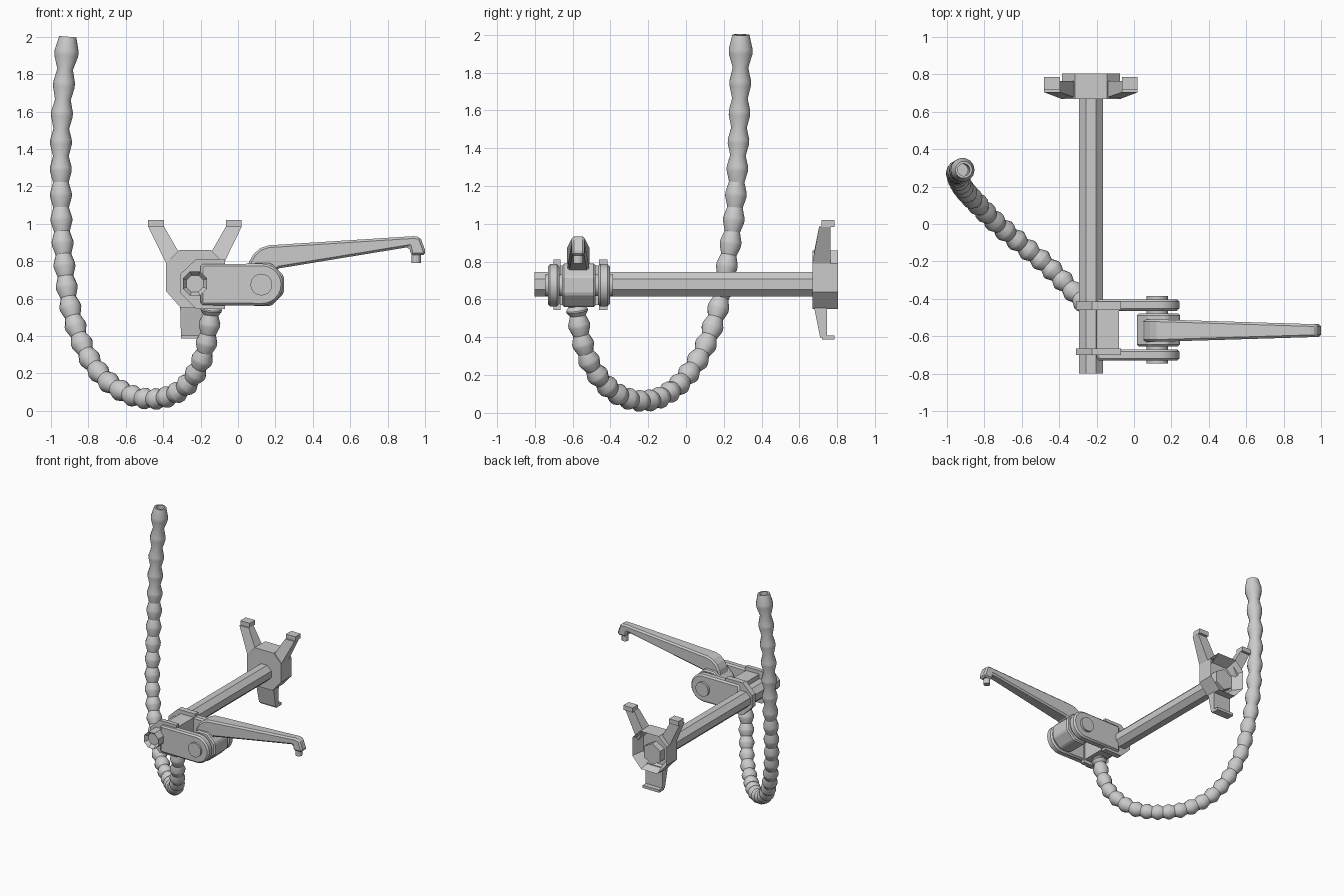
import bpy, bmesh, math
from mathutils import Vector

if "Cube" in bpy.data.objects:
    bpy.data.objects.remove(bpy.data.objects["Cube"])

def make(name, bm, smooth=False, bevel=0.0):
    bmesh.ops.recalc_face_normals(bm, faces=bm.faces)
    me = bpy.data.meshes.new(name)
    bm.to_mesh(me)
    bm.free()
    ob = bpy.data.objects.new(name, me)
    bpy.context.collection.objects.link(ob)
    if bevel:
        m = ob.modifiers.new("bevel", 'BEVEL')
        m.width, m.segments, m.limit_method = bevel, 1, 'ANGLE'
    if smooth:
        bpy.ops.object.select_all(action='DESELECT')
        ob.select_set(True)
        bpy.context.view_layer.objects.active = ob
        bpy.ops.object.shade_smooth_by_angle(angle=math.radians(30))
    return ob

def prism(name, pts, front, back, smooth=False, bevel=0.0, recess=None):
    """Extrude an (x, z) outline along y; front/back may be functions of (x, z)."""
    f = front if callable(front) else lambda x, z: front
    b = back if callable(back) else lambda x, z: back
    bm = bmesh.new()
    A = [bm.verts.new((x, f(x, z), z)) for x, z in pts]
    B = [bm.verts.new((x, b(x, z), z)) for x, z in pts]
    bm.faces.new(A)
    cap = bm.faces.new(B)
    for i in range(len(pts)):
        j = (i + 1) % len(pts)
        bm.faces.new((A[i], A[j], B[j], B[i]))
    if recess:
        bmesh.ops.recalc_face_normals(bm, faces=bm.faces)
        bmesh.ops.inset_individual(bm, faces=[cap], thickness=recess[0])
        bmesh.ops.translate(bm, verts=cap.verts, vec=(0, recess[1], 0))
    return make(name, bm, smooth, bevel)

def arc(cx, cz, r, a0, a1, n):
    return [(cx + r * math.cos(math.radians(a0 + (a1 - a0) * i / n)),
             cz + r * math.sin(math.radians(a0 + (a1 - a0) * i / n))) for i in range(n + 1)]

def ngon(cx, cz, apothem, n):
    r = apothem / math.cos(math.pi / n)
    return arc(cx, cz, r, 180 / n, 540 - 180 / n - 180, n - 1)

# Beaded hose: rings swept along a smooth path
path = [Vector(p) for p in (
    (-.91, .29, 2.0), (-.93, .287, 1.75), (-.945, .28, 1.5), (-.947, .267, 1.2),
    (-.943, .25, 1.0), (-.93, .22, .8), (-.9, .175, .57), (-.83, .1, .35),
    (-.73, .0, .19), (-.6, -.11, .095), (-.46, -.225, .063), (-.34, -.345, .09),
    (-.25, -.44, .165), (-.19, -.515, .28), (-.16, -.555, .41), (-.14, -.58, .565))]
ext = [2 * path[0] - path[1]] + path + [2 * path[-1] - path[-2]]
line = []
for i in range(1, len(ext) - 2):
    p0, p1, p2, p3 = ext[i - 1:i + 3]
    for k in range(16):
        t = k / 16
        line.append(.5 * (2 * p1 + (p2 - p0) * t + (2 * p0 - 5 * p1 + 4 * p2 - p3) * t * t
                          + (3 * p1 - p0 - 3 * p2 + p3) * t ** 3))
line.append(path[-1])
dist = [0.0]
for a, b in zip(line, line[1:]):
    dist.append(dist[-1] + (b - a).length)
total = dist[-1]

def at(s):
    i = max(k for k in range(len(line) - 1) if dist[k] <= max(s, 0))
    t = (s - dist[i]) / (dist[i + 1] - dist[i])
    return line[i].lerp(line[i + 1], t), (line[i + 1] - line[i]).normalized()

rings = [(.12, .033), (0, .033), (0, .046)]
s = 0.0
while s < total - .03:
    u = s / total
    L = .175 - .095 * (u / .75) ** .8 if u < .75 else .08 + .03 * (u - .75) / .25
    L = min(L, total - s)
    r = .064 if s == 0 else .058
    rings += [(s + .42 * L, r), (s + .58 * L, r), (s + L, .042)]
    s += L
bm = bmesh.new()
SEG = 14
nrm, prev_t, prev = Vector((1, 0, 0)), Vector((0, 0, -1)), None
for d, r in rings:
    p, t = at(min(d, total))
    nrm = prev_t.rotation_difference(t) @ nrm
    nrm = (nrm - t * nrm.dot(t)).normalized()
    prev_t, side = t, t.cross(nrm)
    ring = [bm.verts.new(p + r * (nrm * math.cos(a) + side * math.sin(a)))
            for a in (2 * math.pi * k / SEG for k in range(SEG))]
    if prev:
        for k in range(SEG):
            j = (k + 1) % SEG
            bm.faces.new((prev[k], prev[j], ring[j], ring[k]))
    else:
        bm.faces.new(ring)
    prev = ring
bm.faces.new(prev)
make("beaded_hose", bm, smooth=True)

# Octagonal bar with a shallow socket in its front end
CX, CZ = -.23, .68
prism("bar", ngon(CX, CZ, .065, 8), .75, -.8, recess=(.022, .03))

# Clamp bracket: two collars, two rounded cheeks and the web between them
collar = [(-.31, .63), (-.31, .73), (-.225, .81), (-.07, .81), (-.07, .545), (-.225, .545)]
cheek = [(-.2, .785), (-.2, .565)] + arc(.13, .675, .112, -90, 90, 12)
for tag, c0, c1, p0, p1 in (("front", -.70, -.665, -.73, -.67), ("rear", -.46, -.415, -.465, -.403)):
    prism("collar_" + tag, collar, c0, c1)
    prism("cheek_" + tag, cheek, p0, p1, smooth=True, bevel=.012)
prism("web", [(-.2, .57), (-.08, .57), (-.08, .78), (-.2, .78)], -.68, -.44)

# Pivot pin and lever hub
prism("pivot_pin", arc(.125, .675, .058, 0, 345, 23), -.745, -.385, smooth=True)
prism("lever_hub", ngon(.13, .675, .115, 8), -.655, -.478, bevel=.01)

# Cam lever, narrowing toward its tip
half = lambda x: .06 - .026 * max(0, min(1, (x - .12) / .85))
lever = [(.045, .74), (.06, .80), (.085, .84), (.12, .87), (.165, .885), (.94, .934), (.975, .928),
         (1.0, .86), (1.0, .832), (.925, .832), (.915, .876), (.22, .762), (.16, .72)]
prism("cam_lever", lever, lambda x, z: -.57 - half(x), lambda x, z: -.57 + half(x), bevel=.012)
bm = bmesh.new()
bmesh.ops.create_cone(bm, cap_ends=True, segments=12, radius1=.026, radius2=.026, depth=.06)
bmesh.ops.translate(bm, verts=bm.verts, vec=(.953, -.57, .82))
make("lever_peg", bm, smooth=True)

# Three-armed holder: cupped body at the back end of the bar
w, c = .155, .07
body = [(-.385, .64), (-.305, .55), (-.155, .55), (-.075, .64),
        (-.075, .79), (-.145, .86), (-.315, .86), (-.385, .79)]
prism("holder_body", body, .668, .805, recess=(.04, -.09))

# Upper arms (mirrored) with hooked tips, and the lower leg
slope = lambda x, z: .668 + .05 * max(0, min(1, (abs(z - .705) - .1) / .25))
for tag, sx in (("left", -1), ("right", 1)):
    mir = lambda pts: [(CX + sx * x, z) for x, z in pts]
    prism("arm_" + tag, mir([(.085, .845), (.165, .985), (.25, .985), (.155, .79), (.13, .76)]), slope, .765)
    prism("arm_hook_" + tag, mir([(.165, .983), (.165, 1.02), (.25, 1.02), (.25, .983)]), .716, .785)
prism("leg", [(-.31, .58), (-.15, .58), (-.155, .40), (-.305, .40)], slope, .745)
prism("leg_hook", [(-.305, .41), (-.155, .41), (-.155, .388), (-.305, .388)], .72, .785)

# Nut holding the holder on the bar
prism("holder_nut", ngon(CX, CZ, .075, 6), .70, .77)
